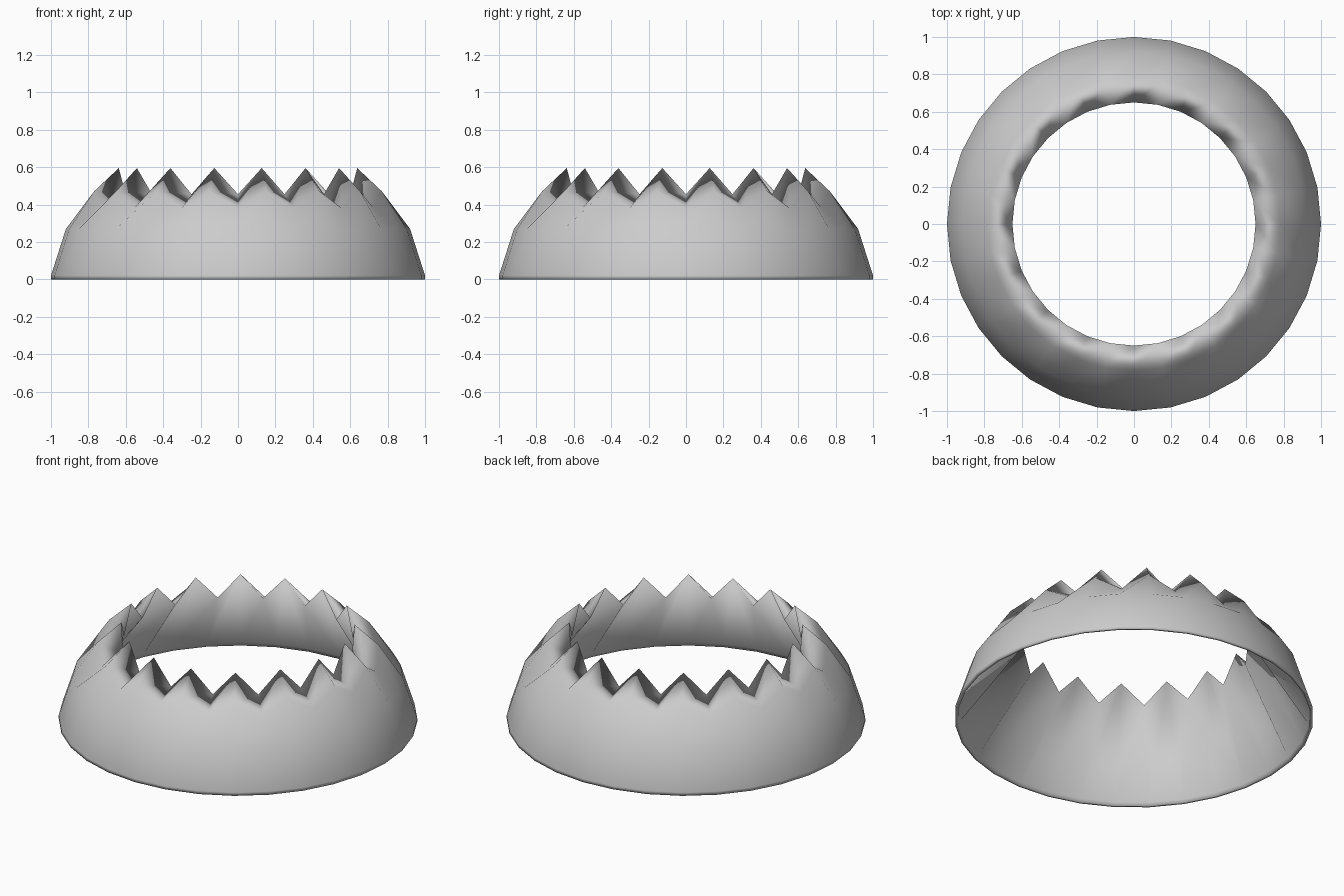
import bpy, bmesh
from math import sin, cos, pi

if "Cube" in bpy.data.objects:
    bpy.data.objects.remove(bpy.data.objects["Cube"])

SEGMENTS = 32  # 16 teeth: valleys on even columns, peaks on odd ones

# Profile rings: (radius, height at valley columns, height at peak columns)
PROFILE = [
    (1.00, 0.00, 0.00),     # outer foot
    (1.00, 0.02, 0.02),
    (0.92, 0.27, 0.27),
    (0.785, 0.38, 0.47),    # shoulder below the teeth
    (0.65, 0.455, 0.595),   # jagged rim
    (0.98, 0.02, 0.02),     # straight inner wall
    (0.985, 0.00, 0.00),    # inner foot
]

bm = bmesh.new()

# Rings of the thin shell
rings = []
for radius, valley, peak in PROFILE:
    ring = []
    for i in range(SEGMENTS):
        a = 2 * pi * i / SEGMENTS
        ring.append(bm.verts.new((radius * cos(a), radius * sin(a), peak if i % 2 else valley)))
    rings.append(ring)

# Skin consecutive rings; the last one closes back to the first
for lower, upper in zip(rings, rings[1:] + rings[:1]):
    for i in range(SEGMENTS):
        j = (i + 1) % SEGMENTS
        bm.faces.new((lower[i], lower[j], upper[j], upper[i]))

bmesh.ops.recalc_face_normals(bm, faces=bm.faces[:])
for face in bm.faces:
    face.smooth = True

mesh = bpy.data.meshes.new("jagged_shell")
bm.to_mesh(mesh)
bm.free()
shell = bpy.data.objects.new("jagged_shell", mesh)
bpy.context.collection.objects.link(shell)
